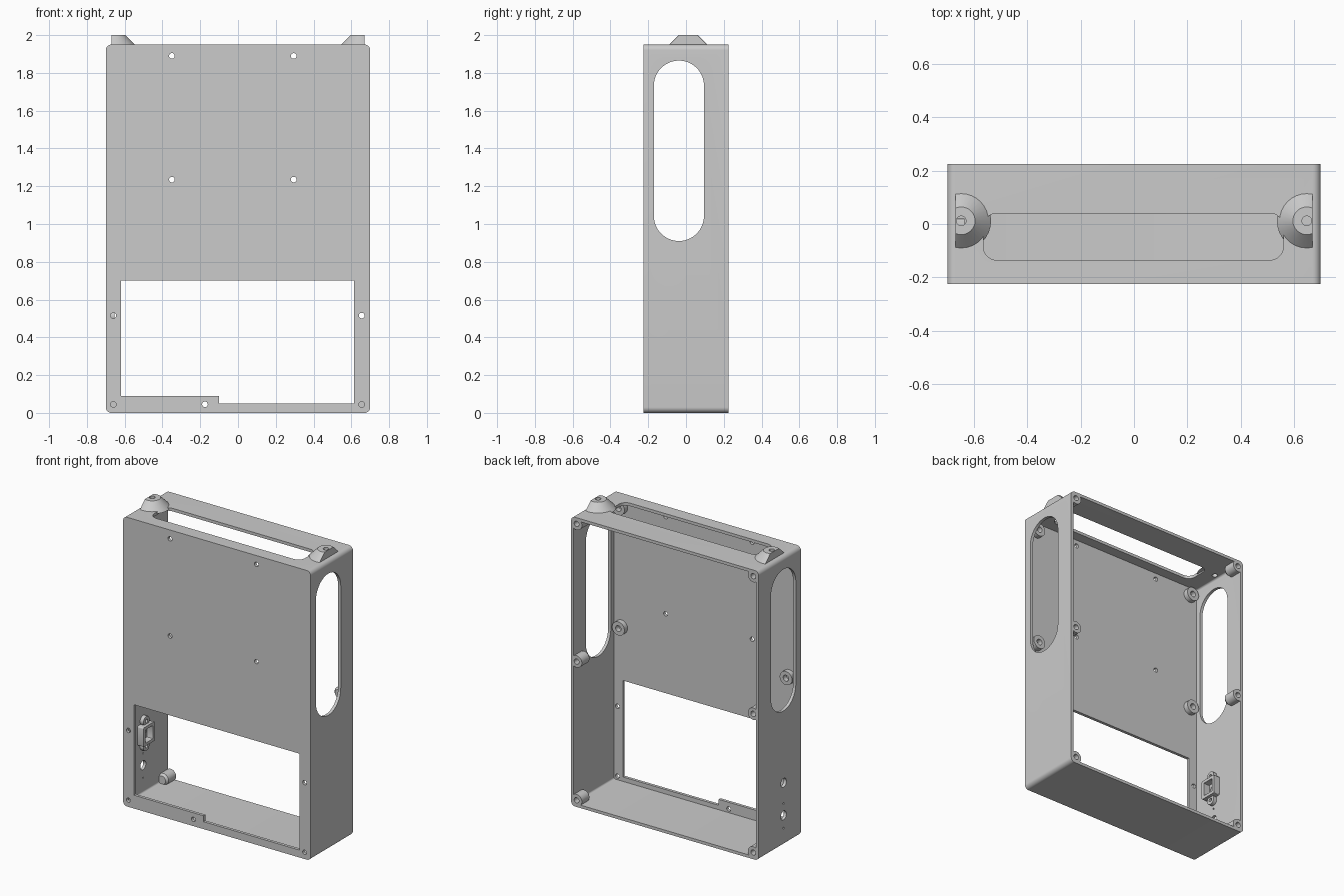
import bpy, bmesh, math
from mathutils import Vector

if "Cube" in bpy.data.objects:
    bpy.data.objects.remove(bpy.data.objects["Cube"], do_unlink=True)

grey = bpy.data.materials.new("plain grey")
grey.use_nodes = True
COLOUR = (0.6, 0.6, 0.6, 1)
grey.diffuse_color = COLOUR
grey.node_tree.nodes["Principled BSDF"].inputs["Base Color"].default_value = COLOUR

# Overall sizes
W, D, H, T = 0.70, 0.225, 1.95, 0.02

# Profile coordinates (u, v) placed at depth d along an axis
PLACE = {
    "X": lambda u, v, d: (d, u, v),
    "Y": lambda u, v, d: (u, d, v),
    "Z": lambda u, v, d: (u, v, d),
}


def finish(name, bm):
    bmesh.ops.recalc_face_normals(bm, faces=bm.faces)
    mesh = bpy.data.meshes.new(name)
    bm.to_mesh(mesh)
    bm.free()
    mesh.materials.append(grey)
    obj = bpy.data.objects.new(name, mesh)
    bpy.context.collection.objects.link(obj)
    return obj


def rounded(u0, u1, v0, v1, r, seg=8):
    """Outline of a rectangle with rounded corners."""
    pts = []
    corners = [(u1 - r, v1 - r), (u0 + r, v1 - r), (u0 + r, v0 + r), (u1 - r, v0 + r)]
    for k, (cu, cv) in enumerate(corners):
        for i in range(seg + 1):
            a = math.pi / 2 * (k + i / seg)
            pts.append((cu + r * math.cos(a), cv + r * math.sin(a)))
    return pts


def circle(u, v, r, n=24):
    return [(u + r * math.cos(i * math.tau / n), v + r * math.sin(i * math.tau / n))
            for i in range(n)]


def prism(name, pts, axis, a, b):
    """Extrude an outline along an axis from a to b."""
    bm = bmesh.new()
    ends = [[bm.verts.new(PLACE[axis](u, v, d)) for u, v in pts] for d in (a, b)]
    bm.faces.new(ends[0])
    bm.faces.new(ends[1])
    n = len(pts)
    for i in range(n):
        j = (i + 1) % n
        bm.faces.new((ends[0][i], ends[0][j], ends[1][j], ends[1][i]))
    bmesh.ops.remove_doubles(bm, verts=bm.verts, dist=1e-5)
    return finish(name, bm)


def ring(name, u, v, profile, axis, clip_x=None, n=32):
    """Revolve a closed (radius, depth) profile, optionally trimmed flat at clip_x."""
    bm = bmesh.new()
    loops = [[bm.verts.new(PLACE[axis](p, q, d)) for p, q in circle(u, v, r, n)]
             for r, d in profile]
    for k, loop in enumerate(loops):
        other = loops[(k + 1) % len(loops)]
        for i in range(n):
            j = (i + 1) % n
            bm.faces.new((loop[i], loop[j], other[j], other[i]))
    if clip_x is not None:
        geom = bm.verts[:] + bm.edges[:] + bm.faces[:]
        bmesh.ops.bisect_plane(bm, geom=geom, plane_co=Vector((clip_x, 0, 0)),
                               plane_no=Vector((math.copysign(1, clip_x), 0, 0)),
                               clear_outer=True)
        bmesh.ops.holes_fill(bm, edges=[e for e in bm.edges if e.is_boundary])
    return finish(name, bm)


def cut(obj, cutters):
    for c in cutters:
        c.hide_render = True
        mod = obj.modifiers.new("cut", "BOOLEAN")
        mod.operation, mod.solver, mod.object = "DIFFERENCE", "EXACT", c
        with bpy.context.temp_override(object=obj, active_object=obj):
            bpy.ops.object.modifier_apply(modifier=mod.name)
        bpy.data.objects.remove(c, do_unlink=True)


parts = []

# Case: rounded shell, open at the back
case = prism("case", rounded(-W, W, 0, H, 0.03), "Y", -D, D)
cutters = [prism("cavity", rounded(-W + T, W - T, T, H - T, 0.012), "Y", -D + T, D + 0.1)]

# Front window with a stepped sill
window = [(-0.62, 0.70), (-0.62, 0.09), (-0.10, 0.09), (-0.10, 0.05), (0.615, 0.05), (0.615, 0.70)]
cutters.append(prism("window", window, "Y", -0.3, -0.19))

# Screw holes in the front
front_holes = [(x, z) for x in (-0.35, 0.295) for z in (1.235, 1.89)]
front_holes += [(-0.66, 0.515), (0.655, 0.515), (-0.66, 0.045), (-0.175, 0.045), (0.655, 0.045)]
for x, z in front_holes:
    cutters.append(prism("screw_hole", circle(x, z, 0.015), "Y", -0.3, -0.19))

# Side slots, top slot and holes under the top feet
for s in (-1, 1):
    cutters.append(prism("side_slot", rounded(-0.17, 0.095, 0.91, 1.865, 0.1324, 16),
                         "X", s * 0.6, s * 0.8))
    cutters.append(prism("foot_hole", circle(s * 0.648, 0.012, 0.018), "Z", 1.9, 2.1))
cutters.append(prism("top_slot", rounded(-0.565, 0.56, -0.135, 0.04, 0.05), "Z", 1.9, 2.1))

# Socket holes in the right wall
SOCKET_Y, SOCKET_Z = -0.04, 0.425
for z, r in ((SOCKET_Z, 0.03), (0.205, 0.03), (0.285, 0.006), (0.12, 0.006)):
    cutters.append(prism("socket_hole", circle(SOCKET_Y, z, r), "X", -0.8, -0.6))
cut(case, cutters)
parts.append(case)

# Top feet: cones trimmed flat on the outside
for s, side in ((-1, "right"), (1, "left")):
    cone = [(0.018, 1.94), (0.112, 1.94), (0.102, 1.95), (0.052, 2.0), (0.018, 2.0)]
    parts.append(ring(side + "_top_foot", s * 0.648, 0.012, cone, "Z", s * 0.67))

    # Back screw posts with chamfered inner ends
    post = [(0.018, D), (0.04, D), (0.04, 0.145), (0.028, 0.13), (0.001, 0.13), (0.001, 0.16), (0.018, 0.16)]
    for z, level in ((0.045, "lower"), (0.98, "middle"), (1.908, "upper")):
        parts.append(ring(f"{side}_{level}_back_post", s * 0.659, z, post, "Y"))

    # Short posts on the inside of the front
    stub = [(0.02, -0.205), (0.046, -0.21), (0.046, -0.171), (0.02, -0.171)]
    for z, level in ((1.06, "middle"), (1.87, "upper")):
        parts.append(ring(f"{side}_{level}_front_post", s * 0.625, z, stub, "Y"))

# Socket housing inside the right wall
housing = prism("socket_housing", rounded(SOCKET_Y - 0.06, SOCKET_Y + 0.06, SOCKET_Z - 0.065,
                                          SOCKET_Z + 0.065, 0.008, 3), "X", -0.681, -0.635)
cut(housing, [prism("socket_opening", rounded(SOCKET_Y - 0.04, SOCKET_Y + 0.04, SOCKET_Z - 0.045,
                                              SOCKET_Z + 0.045, 0.005, 2), "X", -0.7, -0.6)])
parts.append(housing)
for s, level in ((-1, "lower"), (1, "upper")):
    ear = [(0.012, -0.681), (0.032, -0.681), (0.032, -0.655), (0.012, -0.655)]
    parts.append(ring(level + "_socket_ear", SOCKET_Y, SOCKET_Z + s * 0.085, ear, "X"))

# Smooth shading with sharp edges kept
bpy.ops.object.select_all(action="DESELECT")
for p in parts:
    p.select_set(True)
bpy.context.view_layer.objects.active = case
bpy.ops.object.shade_smooth_by_angle(angle=math.radians(30))
